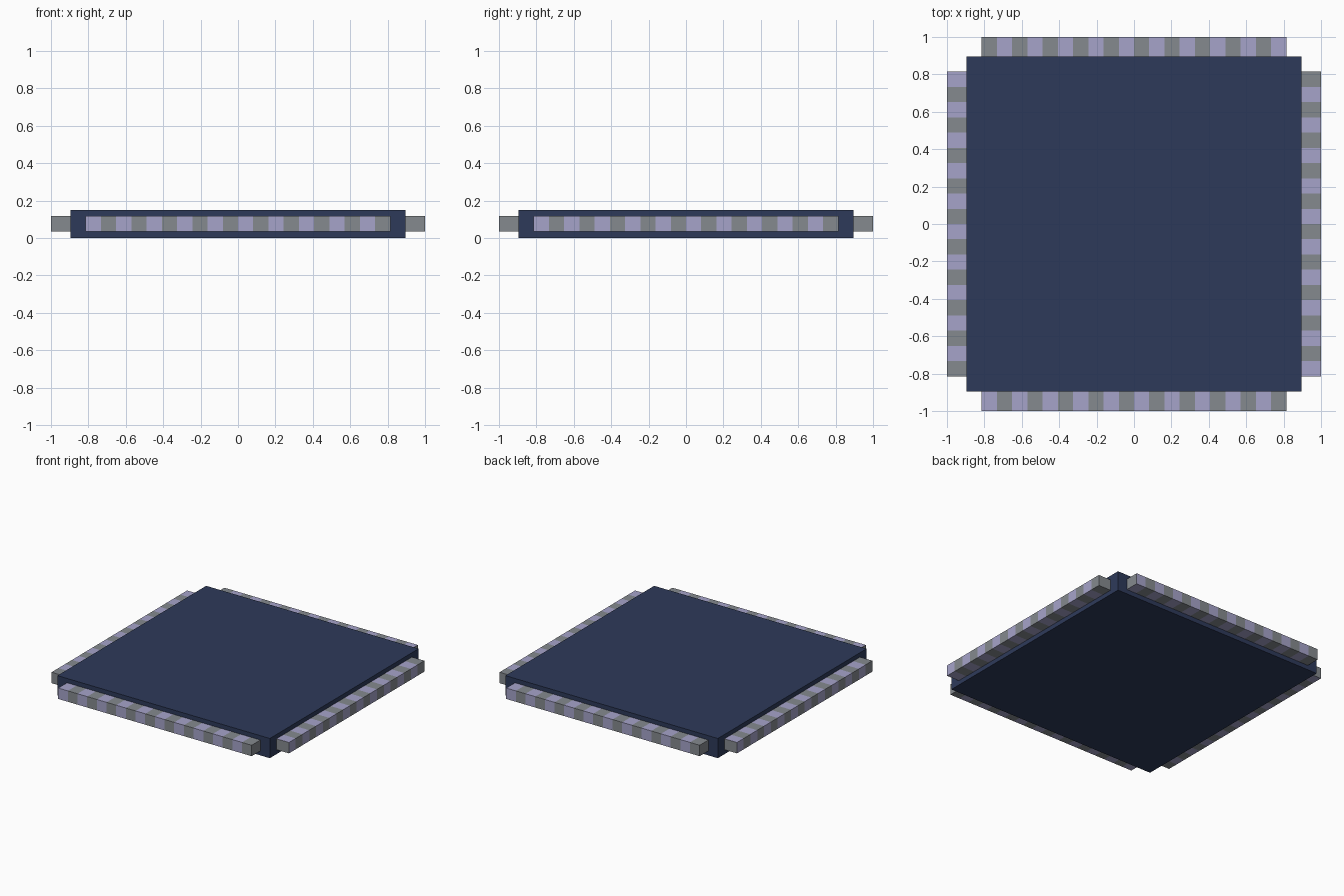
import bpy, bmesh
from math import pi
from mathutils import Matrix

if "Cube" in bpy.data.objects:
    bpy.data.objects.remove(bpy.data.objects["Cube"])

BODY = 0.895            # half width of the chip body
HEIGHT = 0.15
HALF = 0.815            # half length of a contact strip
Z0, Z1 = 0.034, 0.117   # strip bottom and top
PINS = 20               # alternating segments per strip


def material(name, rgb):
    m = bpy.data.materials.new(name)
    m.diffuse_color = (*rgb, 1)
    m.use_nodes = True
    m.node_tree.nodes["Principled BSDF"].inputs["Base Color"].default_value = m.diffuse_color
    return m


navy = material("navy", (0.027, 0.042, 0.102))
grey = material("grey", (0.235, 0.254, 0.275))
lavender = material("lavender", (0.381, 0.371, 0.591))


def add_object(name, bm, mats):
    bmesh.ops.recalc_face_normals(bm, faces=bm.faces)
    mesh = bpy.data.meshes.new(name)
    bm.to_mesh(mesh)
    bm.free()
    for m in mats:
        mesh.materials.append(m)
    ob = bpy.data.objects.new(name, mesh)
    bpy.context.collection.objects.link(ob)
    return ob


# flat square body
bm = bmesh.new()
bmesh.ops.create_cube(bm, size=1, matrix=Matrix.Translation((0, 0, HEIGHT / 2))
                      @ Matrix.Diagonal((2 * BODY, 2 * BODY, HEIGHT, 1)))
add_object("chip_body", bm, [navy])


# striped contact strip: a bar cut into segments, coloured alternately, grey ends
def contact_strip(name, angle):
    bm = bmesh.new()
    rings = []
    for i in range(PINS + 1):
        x = -HALF + 2 * HALF * i / PINS
        rings.append([bm.verts.new((x, y, z)) for y, z in
                      ((-1, Z0), (-1, Z1), (-BODY, Z1), (-BODY, Z0))])
    for i in range(PINS):
        a, b = rings[i], rings[i + 1]
        for k in range(4):
            n = (k + 1) % 4
            f = bm.faces.new((a[k], a[n], b[n], b[k]))
            f.material_index = 1 - i % 2
    bm.faces.new(rings[0])
    bm.faces.new(rings[-1])
    bm.transform(Matrix.Rotation(angle, 4, 'Z'))
    add_object(name, bm, [grey, lavender])


for k, side in enumerate(("front", "right", "back", "left")):
    contact_strip(side + "_contact_strip", k * pi / 2)
